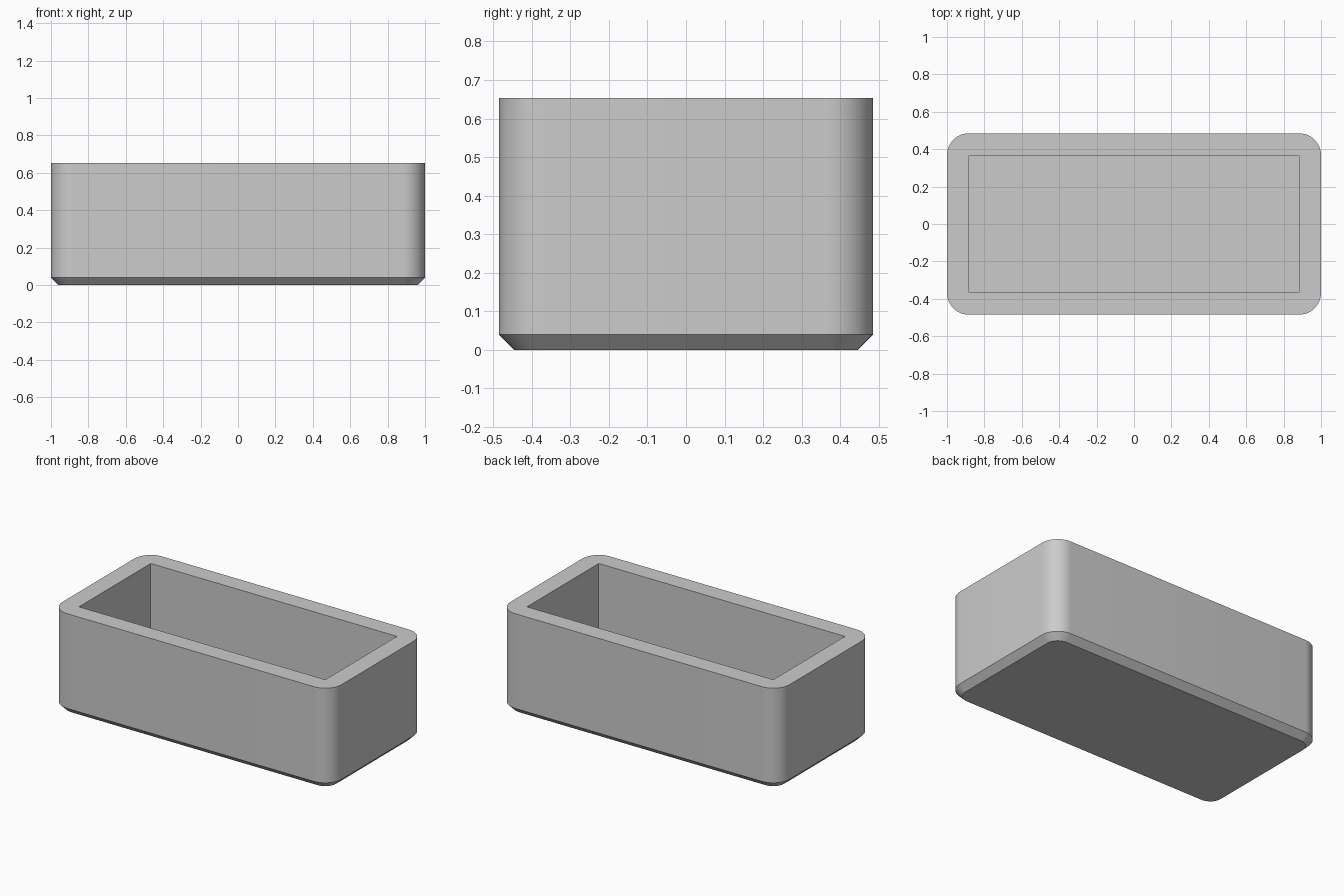
import bpy
import bmesh
from math import cos, sin, pi, radians

cube = bpy.data.objects.get("Cube")
if cube:
    bpy.data.objects.remove(cube, do_unlink=True)

HALF_X, HALF_Y, HEIGHT = 1.0, 0.485, 0.653
RADIUS, CHAMFER, WALL, FLOOR = 0.118, 0.04, 0.118, 0.118
STEPS = 12  # segments per rounded corner

grey = bpy.data.materials.new("plain grey")
grey.use_nodes = True
colour = (0.6, 0.6, 0.6, 1)
grey.diffuse_color = colour
grey.node_tree.nodes["Principled BSDF"].inputs["Base Color"].default_value = colour


def ring(bm, inset, radius, z):
    """Rounded rectangle of vertices, drawn inward from the outer walls."""
    cx, cy = HALF_X - inset - radius, HALF_Y - inset - radius
    verts = []
    for corner, (sx, sy) in enumerate([(1, 1), (-1, 1), (-1, -1), (1, -1)]):
        for i in range(STEPS + 1):
            a = (corner + i / STEPS) * pi / 2
            verts.append(bm.verts.new((sx * cx + radius * cos(a),
                                       sy * cy + radius * sin(a), z)))
    return verts


def bridge(bm, lower, upper):
    n = len(lower)
    for i in range(n):
        j = (i + 1) % n
        bm.faces.new((lower[i], lower[j], upper[j], upper[i]))


bm = bmesh.new()

# Outer shell: base, chamfer and walls
base = ring(bm, CHAMFER, RADIUS - CHAMFER, 0)
shoulder = ring(bm, 0, RADIUS, CHAMFER)
rim = ring(bm, 0, RADIUS, HEIGHT)
bm.faces.new(base[::-1])
bridge(bm, base, shoulder)
bridge(bm, shoulder, rim)

# Square-cornered cavity; its corners merge to single vertices below
mouth = ring(bm, WALL, 0, HEIGHT)
bottom = ring(bm, WALL, 0, FLOOR)
bridge(bm, rim, mouth)
bridge(bm, mouth, bottom)
bm.faces.new(bottom)
bmesh.ops.remove_doubles(bm, verts=mouth + bottom, dist=0.0001)
bmesh.ops.recalc_face_normals(bm, faces=bm.faces[:])

mesh = bpy.data.meshes.new("open_box")
bm.to_mesh(mesh)
bm.free()
mesh.materials.append(grey)
box = bpy.data.objects.new("open_box", mesh)
bpy.context.collection.objects.link(box)

# Smooth corners with crisp rim and chamfer edges
bpy.ops.object.select_all(action="DESELECT")
box.select_set(True)
bpy.context.view_layer.objects.active = box
bpy.ops.object.shade_smooth_by_angle(angle=radians(30))
